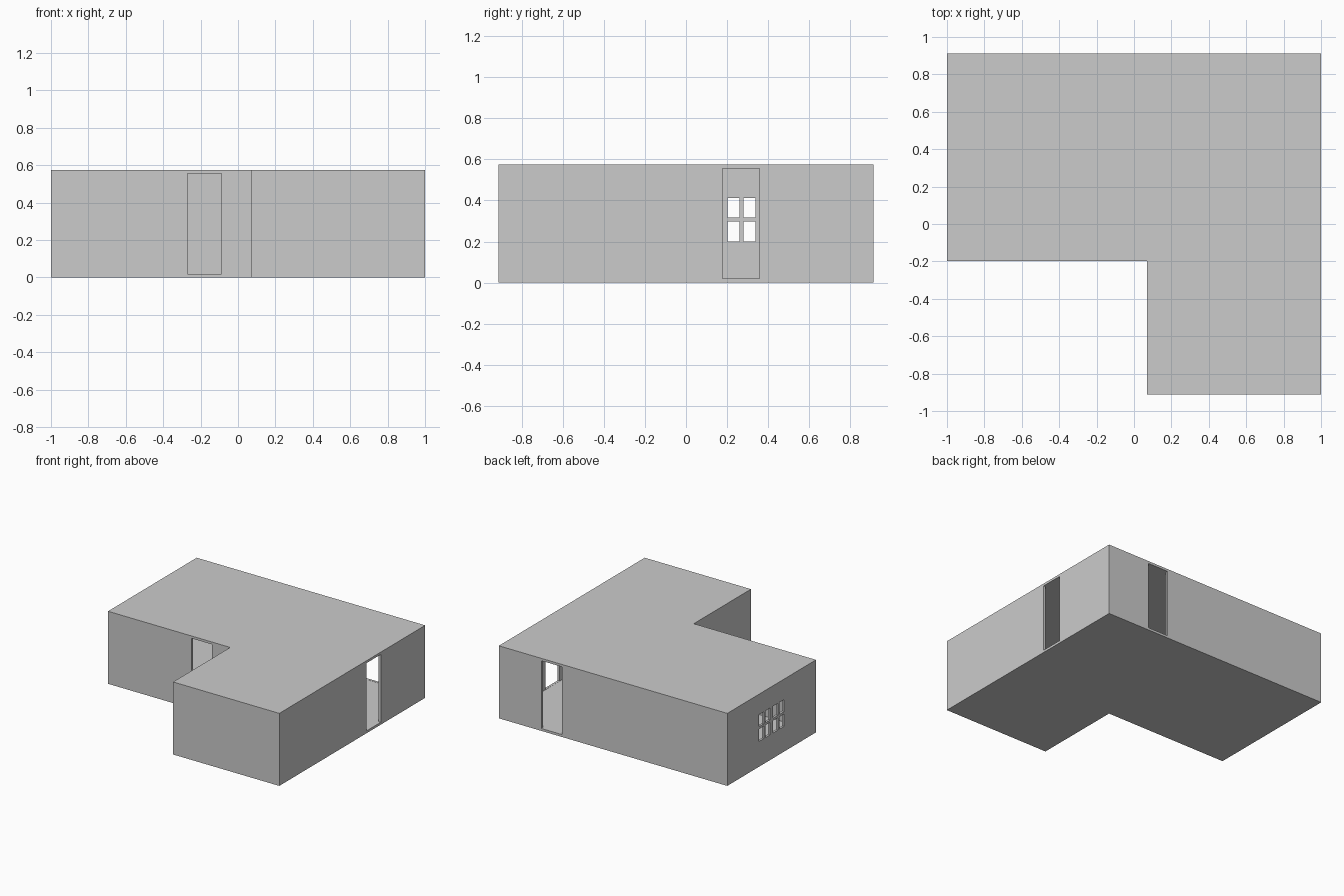
import bpy, bmesh
from mathutils import Matrix, Vector

if "Cube" in bpy.data.objects:
    bpy.data.objects.remove(bpy.data.objects["Cube"])

HEIGHT, WALL = 0.574, 0.018
BACK, INNER_FRONT, WING_LEFT = 0.912, -0.197, 0.07


def finish(bm, name):
    bmesh.ops.recalc_face_normals(bm, faces=bm.faces[:])
    mesh = bpy.data.meshes.new(name)
    bm.to_mesh(mesh)
    bm.free()
    obj = bpy.data.objects.new(name, mesh)
    bpy.context.collection.objects.link(obj)
    return obj


def add_box(bm, x, y, z):
    lo, hi = Vector((x[0], y[0], z[0])), Vector((x[1], y[1], z[1]))
    m = Matrix.Translation((lo + hi) / 2) @ Matrix.Diagonal((*(hi - lo), 1))
    bmesh.ops.create_cube(bm, size=1, matrix=m)


def span(centre, width):
    return centre - width / 2, centre + width / 2


def add_l_prism(bm, inset, z0, z1):
    t = inset
    outline = [(-1 + t, INNER_FRONT + t), (WING_LEFT + t, INNER_FRONT + t),
               (WING_LEFT + t, -BACK + t), (1 - t, -BACK + t),
               (1 - t, BACK - t), (-1 + t, BACK - t)]
    base = bm.faces.new([bm.verts.new((x, y, z0)) for x, y in outline])
    top = bmesh.ops.extrude_face_region(bm, geom=[base])["geom"]
    moved = [v for v in top if isinstance(v, bmesh.types.BMVert)]
    bmesh.ops.translate(bm, verts=moved, vec=(0, 0, z1 - z0))


def cut(target, cutter):
    mod = target.modifiers.new("cut", 'BOOLEAN')
    mod.operation, mod.solver, mod.object = 'DIFFERENCE', 'EXACT', cutter
    cutter.hide_render = True
    bpy.context.view_layer.objects.active = target
    bpy.ops.object.modifier_apply(modifier=mod.name)
    bpy.data.objects.remove(cutter)


# L-shaped building with floor, walls and flat roof
bm = bmesh.new()
add_l_prism(bm, 0, 0, HEIGHT)
house = finish(bm, "house_shell")

# Hollow interior
bm = bmesh.new()
add_l_prism(bm, WALL, WALL, HEIGHT - WALL)
cut(house, finish(bm, "interior_cutter"))

# Doorways in front, right and back walls; two four-pane windows on the left
bm = bmesh.new()
door_z, through = (WALL + 0.001, HEIGHT - WALL - 0.001), 0.06
add_box(bm, span(-0.179, 0.18), span(INNER_FRONT, through), door_z)
add_box(bm, span(1, through), span(0.267, 0.18), door_z)
add_box(bm, span(0.537, 0.18), span(BACK, through), door_z)
room_mid = (BACK + INNER_FRONT) / 2
for side in (-1, 1):
    for offset in (0.0485, 0.1265):
        for pane_z in ((0.2, 0.298), (0.317, 0.412)):
            add_box(bm, span(-1, through),
                    span(room_mid + side * offset, 0.059), pane_z)
cut(house, finish(bm, "opening_cutter"))
